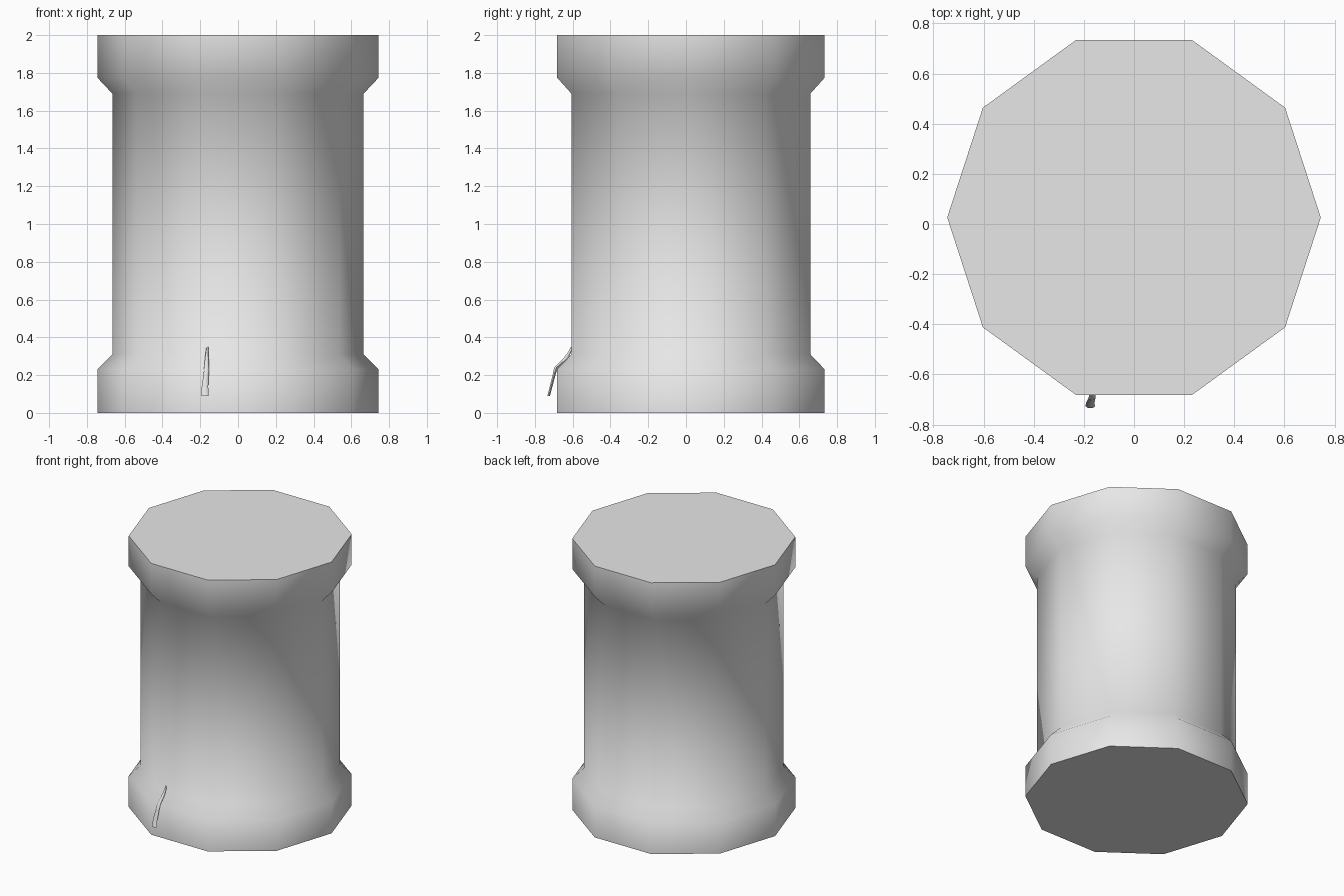
import bpy
import bmesh
import math

cube = bpy.data.objects.get("Cube")
if cube:
    bpy.data.objects.remove(cube)

SIDES = 10
CENTRE_Y = 0.026


def make_material(name, colour):
    mat = bpy.data.materials.new(name)
    mat.use_nodes = True
    mat.diffuse_color = colour
    mat.node_tree.nodes["Principled BSDF"].inputs["Base Color"].default_value = colour
    return mat


def lofted(name, rings, mat):
    """Skin a list of vertex rings, close both ends and shade smooth by angle."""
    bm = bmesh.new()
    loops = [[bm.verts.new(p) for p in ring] for ring in rings]
    n = len(loops[0])
    for low, high in zip(loops, loops[1:]):
        for i in range(n):
            j = (i + 1) % n
            bm.faces.new((low[i], low[j], high[j], high[i]))
    bm.faces.new(loops[0][::-1])
    bm.faces.new(loops[-1])
    bmesh.ops.recalc_face_normals(bm, faces=bm.faces)
    mesh = bpy.data.meshes.new(name)
    bm.to_mesh(mesh)
    bm.free()
    mesh.materials.append(mat)
    obj = bpy.data.objects.new(name, mesh)
    bpy.context.collection.objects.link(obj)
    bpy.ops.object.select_all(action="DESELECT")
    obj.select_set(True)
    bpy.context.view_layer.objects.active = obj
    bpy.ops.object.shade_smooth_by_angle(angle=math.radians(62))
    return obj


def ring(centre, rx, ry, sides):
    x, y, z = centre
    return [(x + rx * math.cos(math.tau * i / sides),
             y + ry * math.sin(math.tau * i / sides), z) for i in range(sides)]


grey = make_material("light grey", (0.8, 0.8, 0.8, 1))

# Ten-sided barrel with a flared rim at each end
profile = [(0.745, 0), (0.745, 0.23), (0.665, 0.31),
           (0.665, 1.69), (0.745, 1.775), (0.745, 2)]
lofted("barrel", [ring((0, CENTRE_Y, z), r, r, SIDES) for r, z in profile], grey)

# Thin bent cord hanging over the lower rim: x, y, z, half width, half depth
cord = [(-0.174, -0.727, 0.09, 0.019, 0.008),
        (-0.175, -0.714, 0.14, 0.017, 0.008),
        (-0.168, -0.696, 0.21, 0.014, 0.009),
        (-0.166, -0.686, 0.24, 0.013, 0.014),
        (-0.165, -0.635, 0.29, 0.010, 0.015),
        (-0.163, -0.612, 0.33, 0.007, 0.008),
        (-0.162, -0.606, 0.35, 0.005, 0.005)]
lofted("cord", [ring((x, y, z), rx, ry, 6) for x, y, z, rx, ry in cord], grey)
